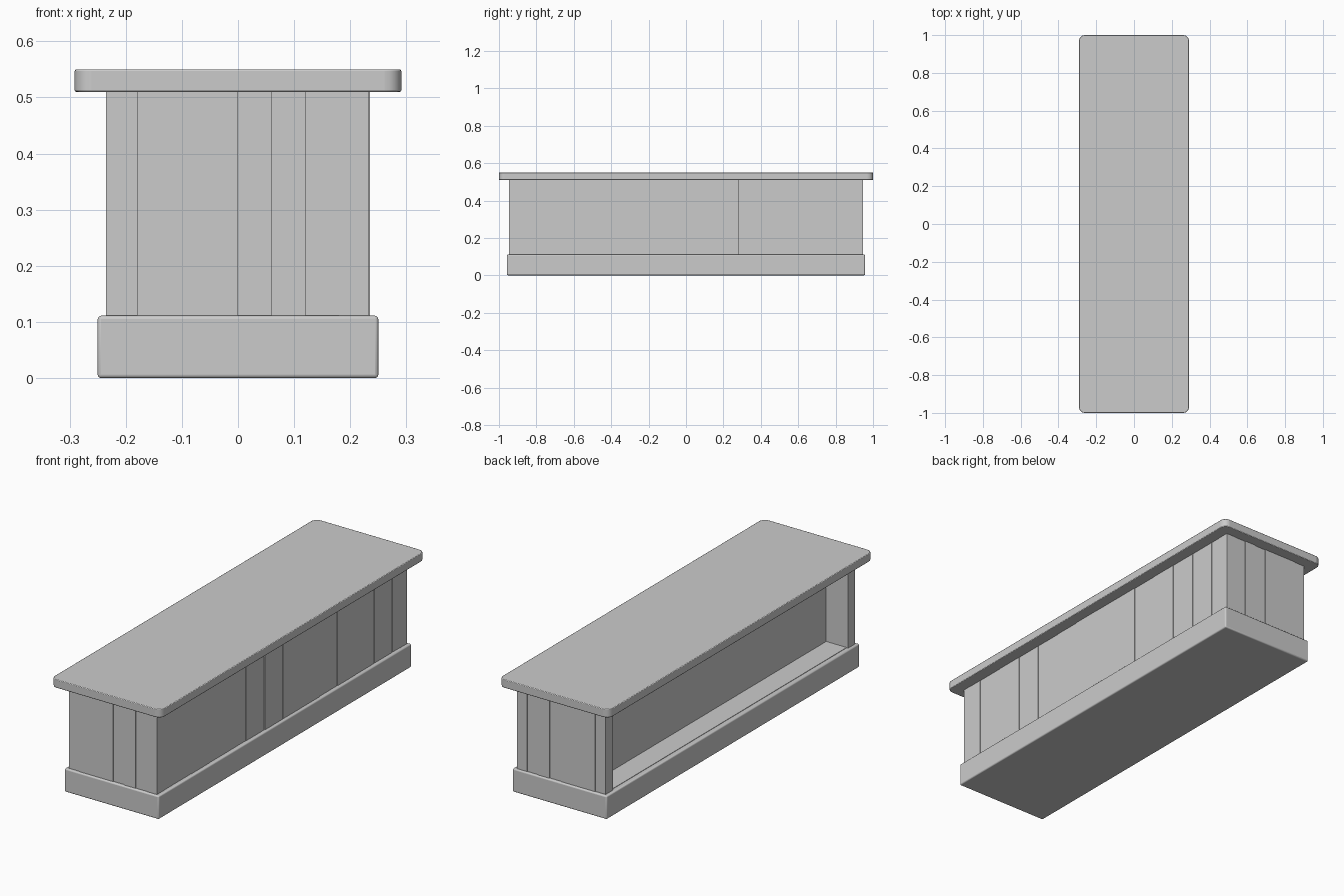
import bpy, random

if "Cube" in bpy.data.objects:
    bpy.data.objects.remove(bpy.data.objects["Cube"])

random.seed(4)


def box(name, lo, hi):
    """Axis-aligned box between two opposite corners."""
    bpy.ops.mesh.primitive_cube_add(size=1, location=[(a + b) / 2 for a, b in zip(lo, hi)])
    ob = bpy.context.object
    ob.name = name
    ob.scale = [b - a for a, b in zip(lo, hi)]
    bpy.ops.object.transform_apply(location=False, rotation=False, scale=True)
    return ob


def bevel(ob, width, segments, vertical=False):
    """Round all edges, or only the upright corner edges."""
    if vertical:
        attr = ob.data.attributes.new("bevel_weight_edge", 'FLOAT', 'EDGE')
        for e in ob.data.edges:
            a, b = (ob.data.vertices[i].co for i in e.vertices)
            attr.data[e.index].value = 1.0 if abs(a.z - b.z) > 0.001 else 0.0
    m = ob.modifiers.new("round", 'BEVEL')
    m.width, m.segments = width, segments
    m.limit_method = 'WEIGHT' if vertical else 'ANGLE'


def smooth(ob):
    bpy.context.view_layer.objects.active = ob
    bpy.ops.object.shade_smooth_by_angle()


Z0, Z1 = 0.11, 0.512

# plinth
base = box("base", (-0.25, -0.957, 0), (0.25, 0.957, Z0 + 0.001))
bevel(base, 0.006, 3)
smooth(base)

# counter top with rounded corners
top = box("counter_top", (-0.291, -1, 0.51), (0.291, 1, 0.55))
bevel(top, 0.03, 5, vertical=True)
m = top.modifiers.new("edge", 'BEVEL')
m.width, m.segments, m.limit_method = 0.003, 2, 'ANGLE'
smooth(top)

# solid core behind the shelf recess, and the recess floor
box("core", (-0.12, -0.90, Z0), (0.225, 0.90, Z1))
box("shelf_floor", (-0.228, -0.90, Z0 - 0.01), (-0.11, 0.90, Z0 + 0.003))

# end planks, with slightly different depths
end_edges = [-0.235, -0.18, -0.12, -0.06, 0.0, 0.06, 0.12, 0.18, 0.233]
depths = [0.943, 0.946, 0.946, 0.946, 0.943, 0.947, 0.944, 0.946]
for side, label in ((-1, "front"), (1, "back")):
    for i, d in enumerate(depths):
        ys = sorted((side * 0.89, side * d))
        box(f"{label}_plank_{i}", (end_edges[i], ys[0], Z0), (end_edges[i + 1], ys[1], Z1))

# planks along the closed long side
side_edges = [-0.943] + [-0.83 + 0.139 * i for i in range(13)] + [0.943]
for i, (a, b) in enumerate(zip(side_edges, side_edges[1:])):
    gap = 0.002 if i % 3 == 0 else 0.0
    box(f"side_plank_{i}", (0.18, a + gap, Z0), (0.234 + random.uniform(-0.003, 0.002), b - gap, Z1))
